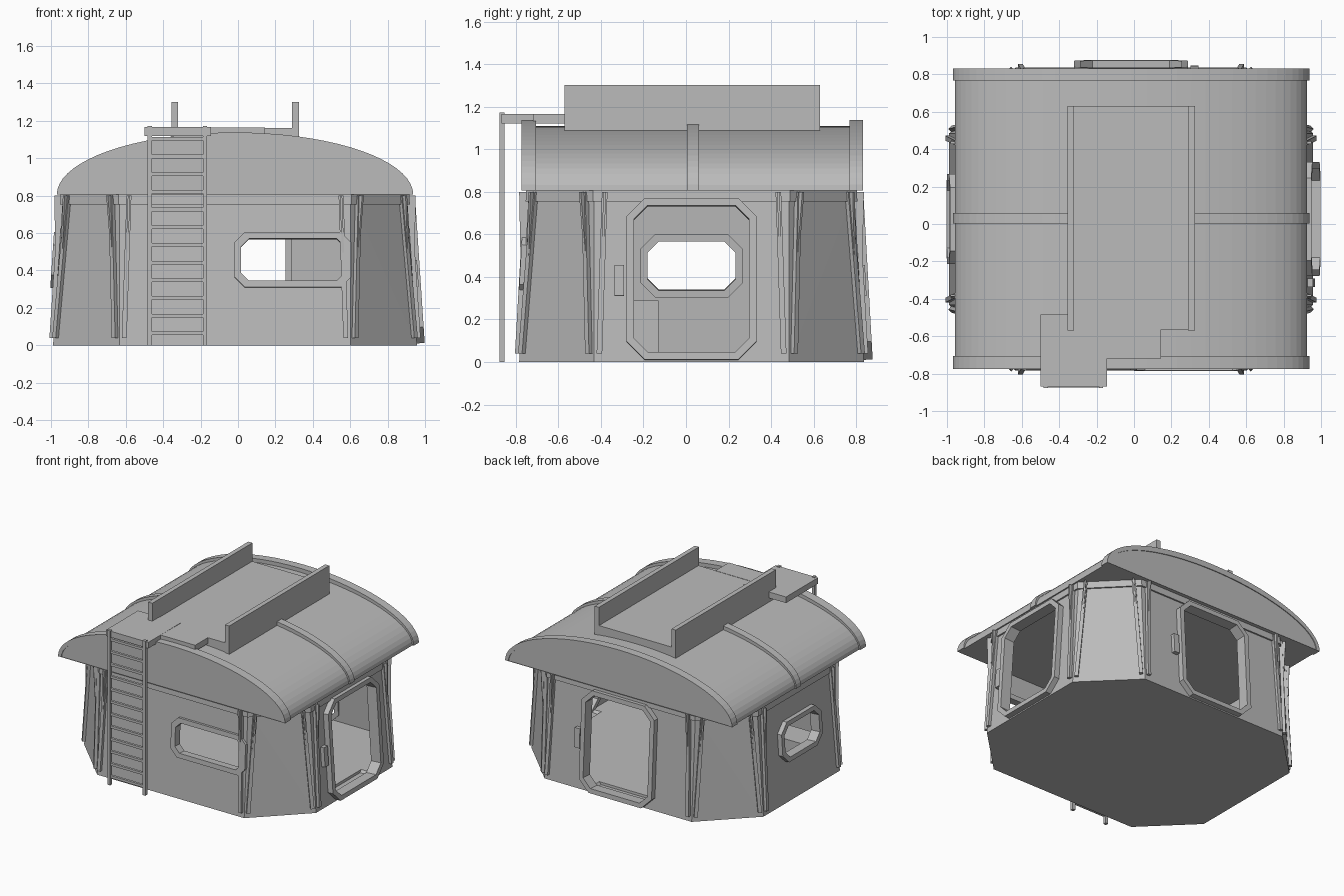
import bpy, bmesh, math
from mathutils import Vector, Matrix

cube = bpy.data.objects.get("Cube")
if cube:
    bpy.data.objects.remove(cube, do_unlink=True)

grey = bpy.data.materials.new("plain_grey")
grey.use_nodes = True
grey.diffuse_color = (0.5, 0.5, 0.5, 1)
grey.node_tree.nodes["Principled BSDF"].inputs["Base Color"].default_value = (0.5, 0.5, 0.5, 1)

CX, CY = -0.016, 0.026      # centre of the cabin
UP = Vector((0, 0, 1))


def finish(name, bm):
    bmesh.ops.recalc_face_normals(bm, faces=bm.faces[:])
    mesh = bpy.data.meshes.new(name)
    bm.to_mesh(mesh)
    bm.free()
    mesh.materials.append(grey)
    ob = bpy.data.objects.new(name, mesh)
    bpy.context.collection.objects.link(ob)
    return ob


def hull(name, points):
    bm = bmesh.new()
    for p in points:
        bm.verts.new(p)
    bmesh.ops.convex_hull(bm, input=bm.verts[:])
    return finish(name, bm)


def box(name, x, y, z):
    return hull(name, [(a, b, c) for a in x for b in y for c in z])


def ring(name, outer, inner, d0, d1, matrix):
    """Closed band between two outlines, extruded along local z."""
    bm = bmesh.new()
    loops = [[bm.verts.new(matrix @ Vector((u, v, d))) for u, v in pts]
             for pts, d in ((outer, d0), (outer, d1), (inner, d1), (inner, d0))]
    n = len(outer)
    for k in range(4):
        a, b = loops[k], loops[(k + 1) % 4]
        for i in range(n):
            j = (i + 1) % n
            bm.faces.new((a[i], a[j], b[j], b[i]))
    return finish(name, bm)


def clipped_rect(u, v, hu, hv, c):
    pts = [(hu - c, -hv), (hu, c - hv), (hu, hv - c), (hu - c, hv),
           (c - hu, hv), (-hu, hv - c), (-hu, c - hv), (c - hu, -hv)]
    return [(u + a, v + b) for a, b in pts]


def octagon(z, grow=0.0):
    t = z / 0.8
    X, Y = 0.973 - 0.053 * t + grow, 0.81 - 0.045 * t + grow
    a, b = 0.617 + grow * 0.4, 0.458 + grow * 0.4
    pts = [(a, -Y), (X, -b), (X, b), (a, Y), (-a, Y), (-X, b), (-X, -b), (-a, -Y)]
    return [Vector((CX + x, CY + y, z)) for x, y in pts]


def wall_matrix(normal):
    """Local frame of a leaning wall: u right, v up, w outward."""
    n = Vector(normal)
    half, lean = (0.973, 0.053) if n.x else (0.81, 0.045)
    u = UP.cross(n)
    v = (UP * 0.8 - n * lean).normalized()
    m = Matrix((u, v, u.cross(v))).transposed().to_4x4()
    m.translation = Vector((CX, CY, 0)) + n * half
    return m


def cut(target, cutter):
    mod = target.modifiers.new("opening", 'BOOLEAN')
    mod.operation = 'DIFFERENCE'
    mod.solver = 'EXACT'
    mod.object = cutter
    cutter.hide_render = True
    bpy.context.view_layer.objects.active = target
    bpy.ops.object.modifier_apply(modifier=mod.name)
    bpy.data.objects.remove(cutter, do_unlink=True)


# Hollow cabin with a floor
cabin = hull("cabin_walls", octagon(0) + octagon(0.8))
cut(cabin, hull("cabin_hollow", octagon(0.04, -0.03) + octagon(0.85, -0.03)))
hull("wall_top_trim", octagon(0.754, 0.012) + octagon(0.81, 0.012))

# Openings and their frames: normal, u, v, half sizes, rim, corner, depth
openings = {
    "left_door": ((1, 0, 0), 0, 0.39, 0.305, 0.38, 0.035, 0.085, 0.042),
    "back_door": ((0, 1, 0), 0, 0.39, 0.305, 0.38, 0.035, 0.085, 0.042),
    "front_window": ((0, -1, 0), 0.309, 0.458, 0.312, 0.148, 0.036, 0.055, 0.02),
    "right_window": ((-1, 0, 0), 0, 0.455, 0.24, 0.15, 0.034, 0.07, 0.035),
}
for name, (normal, u, v, hu, hv, rim, corner, depth) in openings.items():
    m = wall_matrix(normal)
    outer = clipped_rect(u, v, hu, hv, corner)
    inner = clipped_rect(u, v, hu - rim, hv - rim, corner * 0.75)
    middle = clipped_rect(u, v, hu - rim / 2, hv - rim / 2, corner * 0.87)
    cut(cabin, hull("cutter", [m @ Vector((a, b, d)) for a, b in middle for d in (-0.1, 0.1)]))
    ring(name + "_frame", outer, inner, -0.04, depth, m)

# Control boxes beside the doors
for name, normal, u in (("left_door_control", (1, 0, 0), -0.34),
                        ("back_door_control", (0, 1, 0), -0.34)):
    m = wall_matrix(normal)
    hull(name, [m @ Vector((u + a, 0.383 + b, d)) for a in (-0.022, 0.022)
                for b in (-0.073, 0.073) for d in (-0.01, 0.03)])

# Leaning posts and top brackets on both sides of every corner
low, high = octagon(0.04), octagon(0.8)
for i in range(8):
    for step in (-1, 1):
        j = (i + step) % 8
        along = (low[j] - low[i]).normalized()
        out = along.cross(UP) * step
        a, b = low[i] + along * 0.025, high[i] + along * 0.05
        hull("corner_post", [p + along * s + out * d for p in (a, b)
                             for s in (-0.013, 0.013) for d in (-0.01, 0.022)])
        mid = a.lerp(b, 0.6)
        hull("post_bracket", [p + along * s + out * d for p, depth in ((mid, 0.022), (b, 0.045))
                              for s in (-0.006, 0.006) for d in (0, depth)])

# Barrel roof with three raised ribs
SEG = 36
ROOF_M = Matrix(((1, 0, 0, CX), (0, 0, 1, 0), (0, 1, 0, 0.805), (0, 0, 0, 1)))


def arc(half, height):
    return [(half * math.cos(math.pi * k / SEG), height * math.sin(math.pi * k / SEG))
            for k in range(SEG + 1)]


hull("barrel_roof", [ROOF_M @ Vector((u, v, d)) for u, v in arc(0.942, 0.303)
                     for d in (-0.768, 0.825)])
outer = arc(0.953, 0.333)
inner = arc(0.925, 0.290)
for name, y0, y1 in (("front_roof_rib", -0.774, -0.705), ("middle_roof_rib", 0.004, 0.06),
                     ("back_roof_rib", 0.768, 0.831)):
    ring(name, outer, inner, y0, y1, ROOF_M)

# Roof deck with side boards and ladder landing
box("roof_deck", (-0.355, 0.325), (-0.565, 0.628), (1.06, 1.163))
for name, x in (("right_deck_board", -0.355), ("left_deck_board", 0.29)):
    box(name, (x, x + 0.035), (-0.57, 0.63), (1.08, 1.302))
box("ladder_landing", (-0.5, -0.145), (-0.868, -0.485), (1.12, 1.166))
box("landing_step", (-0.15, 0.145), (-0.72, -0.56), (1.12, 1.165))

# Ladder
for name, x in (("right_ladder_rail", -0.483), ("left_ladder_rail", -0.188)):
    box(name, (x, x + 0.023), (-0.876, -0.852), (0, 1.172))
for k in range(12):
    z = 0.055 + k * 0.0945
    box("ladder_rung", (-0.47, -0.18), (-0.873, -0.855), (z, z + 0.019))

# Low locker inside the cabin
box("floor_locker", (-0.88, -0.62), (-0.33, -0.13), (0.035, 0.29))
